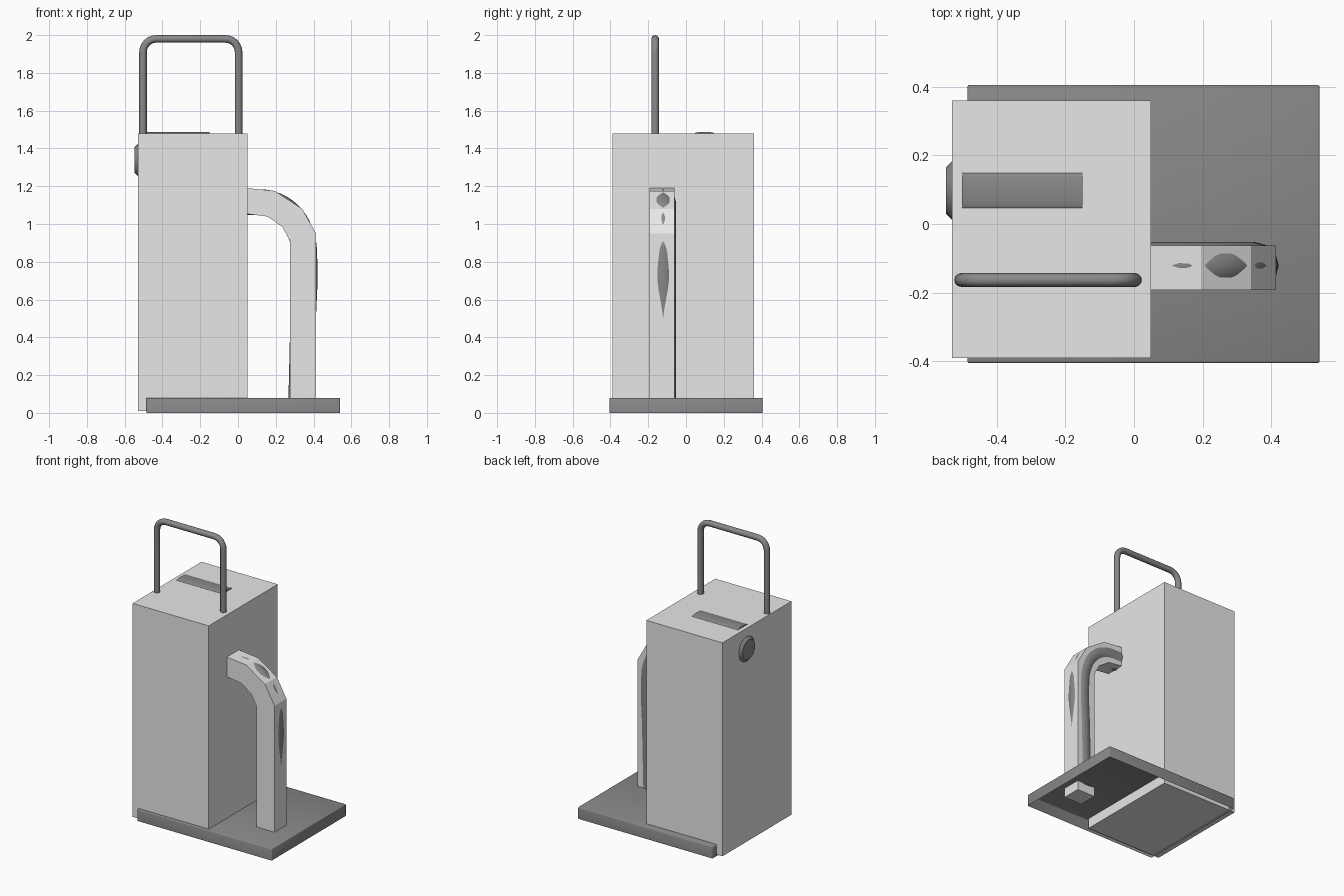
import bpy, bmesh, math
from mathutils import Vector

cube = bpy.data.objects.get("Cube")
if cube:
    bpy.data.objects.remove(cube, do_unlink=True)


def material(name, v):
    m = bpy.data.materials.new(name)
    m.use_nodes = True
    m.diffuse_color = (v, v, v, 1)
    m.node_tree.nodes["Principled BSDF"].inputs["Base Color"].default_value = (v, v, v, 1)
    return m


LIGHT = material("light_grey", 0.8)
DARK = material("dark_grey", 0.25)


def add_mesh(name, bm, mat, smooth=False):
    bmesh.ops.recalc_face_normals(bm, faces=bm.faces)
    for f in bm.faces:
        f.smooth = smooth
    me = bpy.data.meshes.new(name)
    bm.to_mesh(me)
    bm.free()
    me.materials.append(mat)
    ob = bpy.data.objects.new(name, me)
    bpy.context.collection.objects.link(ob)
    return ob


def box_bm(lo, hi):
    lo, hi = Vector(lo), Vector(hi)
    bm = bmesh.new()
    bmesh.ops.create_cube(bm, size=1)
    for v in bm.verts:
        v.co = (lo + hi) / 2 + v.co * (hi - lo)
    return bm


def prism(name, pts, place, a, b, mat, smooth=False):
    """Extrude a 2D outline from depth a to depth b."""
    bm = bmesh.new()
    face = bm.faces.new([bm.verts.new(place(p, q, a)) for p, q in pts])
    ext = bmesh.ops.extrude_face_region(bm, geom=[face])
    shift = Vector(place(0, 0, b)) - Vector(place(0, 0, a))
    bmesh.ops.translate(bm, verts=[g for g in ext["geom"] if isinstance(g, bmesh.types.BMVert)], vec=shift)
    return add_mesh(name, bm, mat, smooth)


def tube(name, pts, y, radius, kind, mat):
    """Round tube along an x-z path, converted to a mesh."""
    cu = bpy.data.curves.new(name, "CURVE")
    cu.dimensions = "3D"
    cu.bevel_depth = radius
    cu.bevel_resolution = 4
    cu.use_fill_caps = True
    sp = cu.splines.new(kind)
    if kind == "BEZIER":
        sp.bezier_points.add(len(pts) - 1)
        for bp, (x, z) in zip(sp.bezier_points, pts):
            bp.co = (x, y, z)
            bp.handle_left_type = bp.handle_right_type = "AUTO"
        sp.resolution_u = 6
    else:
        sp.points.add(len(pts) - 1)
        for p, (x, z) in zip(sp.points, pts):
            p.co = (x, y, z, 1)
    tmp = bpy.data.objects.new(name + "_path", cu)
    bpy.context.collection.objects.link(tmp)
    bpy.context.view_layer.update()
    me = bpy.data.meshes.new_from_object(tmp.evaluated_get(bpy.context.evaluated_depsgraph_get()))
    bpy.data.objects.remove(tmp, do_unlink=True)
    me.materials.clear()
    me.materials.append(mat)
    ob = bpy.data.objects.new(name, me)
    bpy.context.collection.objects.link(ob)
    bpy.ops.object.select_all(action="DESELECT")
    ob.select_set(True)
    bpy.context.view_layer.objects.active = ob
    bpy.ops.object.shade_smooth_by_angle(angle=math.radians(50))
    return ob


# Tall body
add_mesh("body", box_bm((-0.53, -0.39, 0.01), (0.05, 0.36, 1.48)), LIGHT)

# Base tray: soft-edged shell, open underneath
bm = box_bm((-0.485, -0.405, 0), (0.54, 0.405, 0.08))
bmesh.ops.recalc_face_normals(bm, faces=bm.faces)
bmesh.ops.delete(bm, geom=[f for f in bm.faces if f.normal.z < -0.5], context="FACES")
edges = [e for e in bm.edges if not e.is_boundary]
bmesh.ops.bevel(bm, geom=edges, offset=0.005, segments=2, profile=0.5, affect="EDGES")
add_mesh("base_tray", bm, DARK, smooth=True)

# Square-section arm
outer = [(0.03, 1.19), (0.05, 1.19), (0.195, 1.175), (0.34, 1.08), (0.413, 0.95), (0.413, 0.015)]
inner = [(0.275, 0.015), (0.275, 0.91), (0.235, 0.985), (0.155, 1.04), (0.05, 1.053), (0.03, 1.053)]
prism("arm_cover", outer + inner, lambda p, q, d: (p, d, q), -0.192, -0.062, LIGHT)

# Round pipe running inside the arm, showing through its sides
tube("arm_pipe", [(0.04, 1.115), (0.17, 1.108), (0.275, 1.046), (0.338, 0.93), (0.352, 0.8),
                  (0.345, 0.5), (0.335, 0.075)], -0.121, 0.068, "BEZIER", DARK)

# Carrying handle with rounded corners
path = [(-0.503, 1.46)]
for cx, start in ((-0.433, 180), (-0.067, 90)):
    for i in range(7):
        a = math.radians(start - 15 * i)
        path.append((cx + 0.07 * math.cos(a), 1.91 + 0.07 * math.sin(a)))
path.append((0.003, 1.46))
tube("carry_handle", path, -0.163, 0.02, "POLY", DARK)

# Low curved bar on the top
arc = [(0.0975 - 0.0525 * math.cos(math.pi * i / 10), 1.479 + 0.009 * math.sin(math.pi * i / 10))
       for i in range(11)]
prism("top_bar", arc, lambda p, q, d: (d, p, q), -0.5, -0.15, DARK)

# Tapered round knob on the side
bm = bmesh.new()
bmesh.ops.create_cone(bm, cap_ends=True, segments=32, radius1=0.088, radius2=0.068, depth=0.02)
for v in bm.verts:
    x, y, z = v.co
    v.co = (-0.537 - z, 0.098 + x, 1.338 + y)
knob = add_mesh("side_knob", bm, DARK)
bpy.ops.object.select_all(action="DESELECT")
knob.select_set(True)
bpy.context.view_layer.objects.active = knob
bpy.ops.object.shade_smooth_by_angle(angle=math.radians(30))
